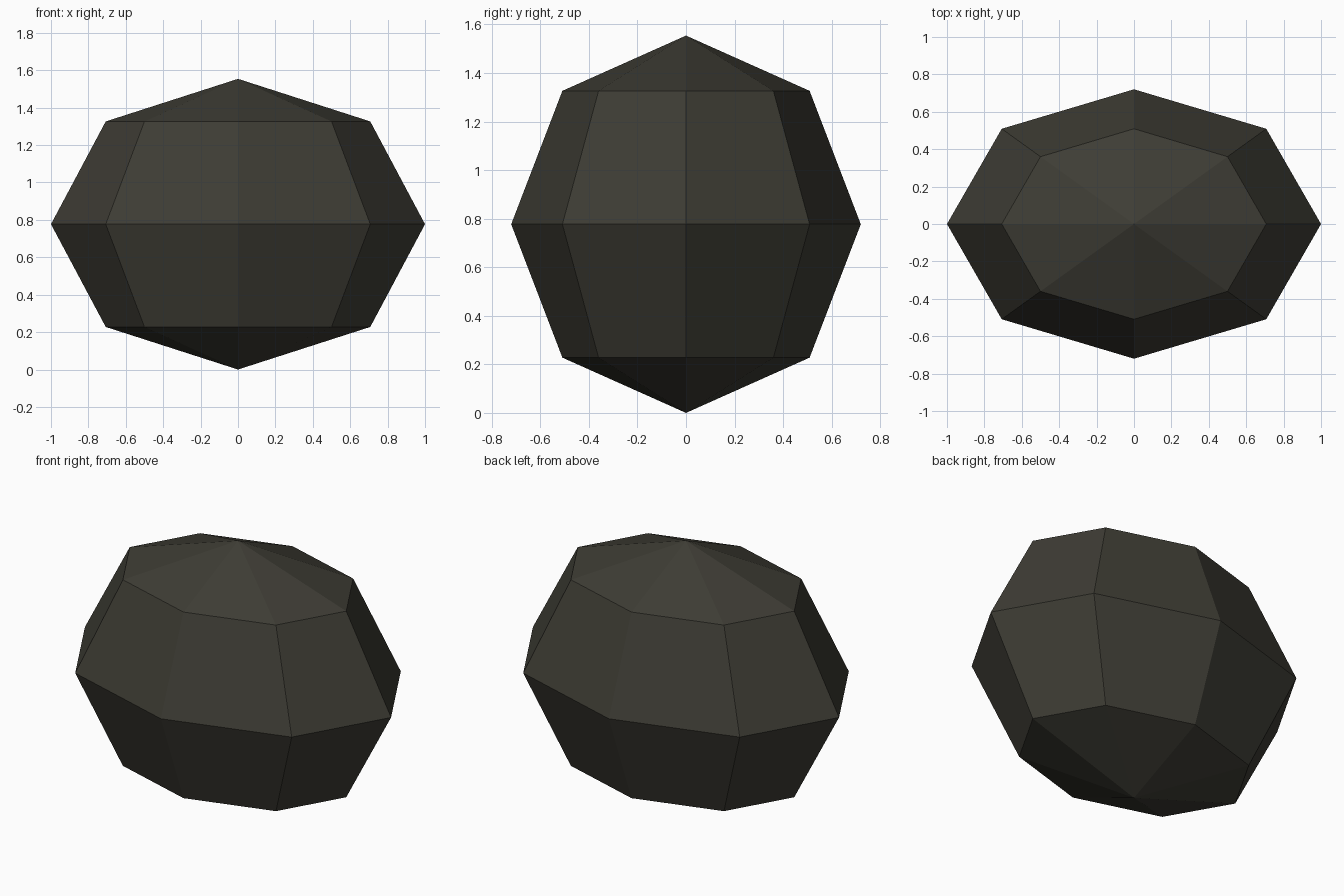
import bpy

if "Cube" in bpy.data.objects:
    bpy.data.objects.remove(bpy.data.objects["Cube"])

RX, RY, RZ = 1.0, 0.72, 0.777  # half sizes of the stone

# Dark olive grey stone colour
mat = bpy.data.materials.new("dark_stone")
mat.diffuse_color = (0.048, 0.046, 0.035, 1.0)
mat.use_nodes = True
mat.node_tree.nodes["Principled BSDF"].inputs["Base Color"].default_value = mat.diffuse_color

# Low-poly boulder: squashed 8-sided sphere standing on the ground
bpy.ops.mesh.primitive_uv_sphere_add(segments=8, ring_count=4, radius=1.0)
rock = bpy.context.object
rock.name = "boulder"
for v in rock.data.vertices:
    v.co = (v.co.x * RX, v.co.y * RY, v.co.z * RZ + RZ)
rock.data.materials.append(mat)
for p in rock.data.polygons:
    p.use_smooth = False
